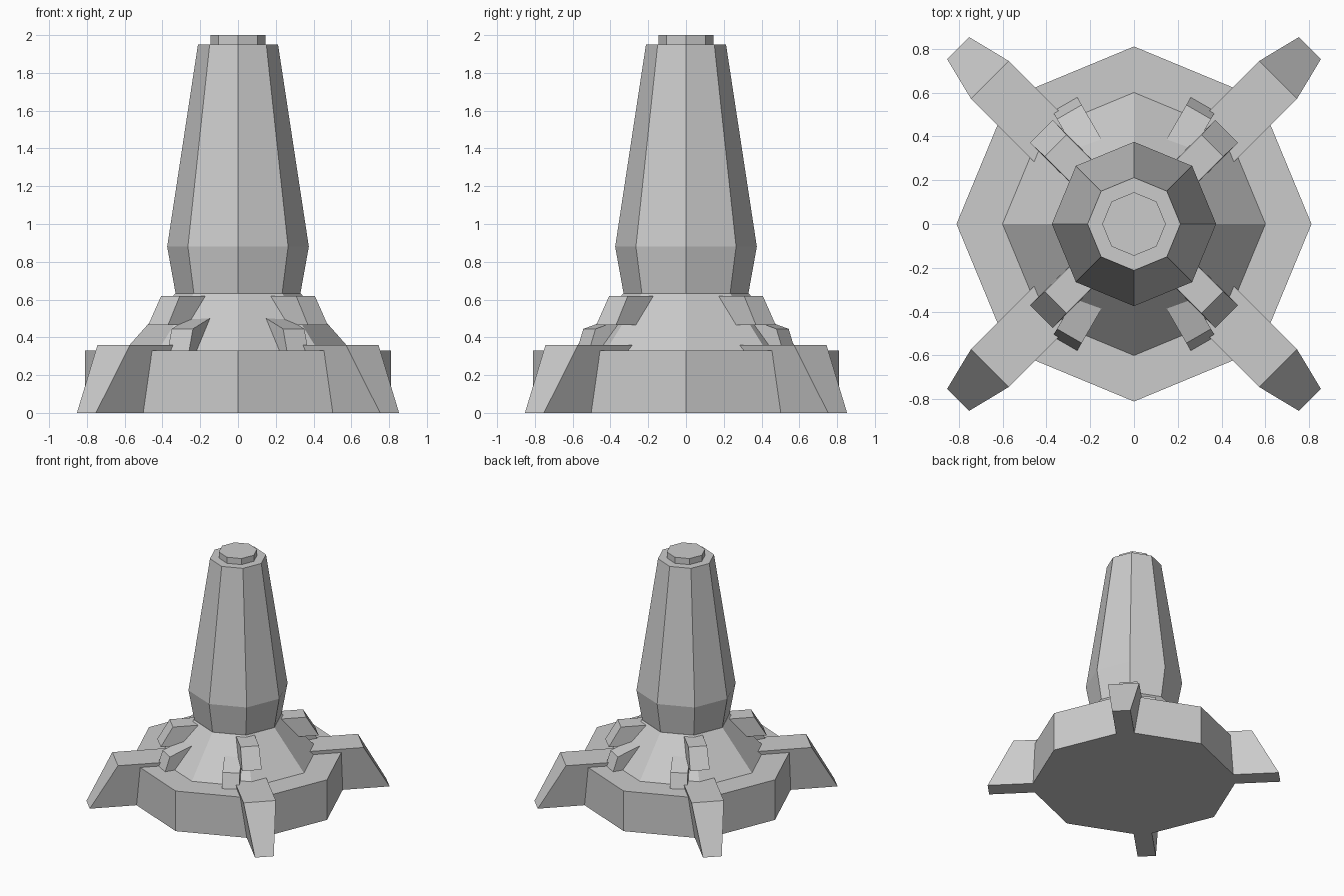
import bpy
import math

if "Cube" in bpy.data.objects:
    bpy.data.objects.remove(bpy.data.objects["Cube"])


def add_mesh(name, verts, faces):
    mesh = bpy.data.meshes.new(name)
    mesh.from_pydata(verts, [], faces)
    mesh.update()
    obj = bpy.data.objects.new(name, mesh)
    bpy.context.collection.objects.link(obj)
    return obj


def octagon_stack(name, profile, n=8):
    """Stack octagonal rings given as (radius, z), capped at both ends."""
    verts = [(r * math.cos(2 * math.pi * i / n), r * math.sin(2 * math.pi * i / n), z)
             for r, z in profile for i in range(n)]
    faces = [tuple(reversed(range(n))),
             tuple(range(len(verts) - n, len(verts)))]
    for k in range(len(profile) - 1):
        for i in range(n):
            j = (i + 1) % n
            faces.append((k * n + i, k * n + j, (k + 1) * n + j, (k + 1) * n + i))
    return add_mesh(name, verts, faces)


def radial_wedge(name, degrees, profile):
    """Side outline of four (radius, z, half_width) points, turned about z."""
    a = math.radians(degrees)
    c, s = math.cos(a), math.sin(a)
    verts = [(r * c - side * w * s, r * s + side * w * c, z)
             for side in (-1, 1) for r, z, w in profile]
    faces = [(0, 1, 2, 3), (7, 6, 5, 4)]
    faces += [(i, i + 4, (i + 1) % 4 + 4, (i + 1) % 4) for i in range(4)]
    return add_mesh(name, verts, faces)


# Central body
octagon_stack("base_slab", [(0.81, 0), (0.81, 0.33)])
octagon_stack("sloped_skirt", [(0.60, 0.33), (0.332, 0.632)])
octagon_stack("tower", [(0.33, 0.63), (0.375, 0.88), (0.212, 1.95)])
octagon_stack("top_cap", [(0.145, 1.95), (0.145, 2.0)])

# Outlines run inner bottom, outer bottom, outer top, inner top
FOOT = [(0.40, 0, 0.071), (1.135, 0, 0.071), (0.93, 0.36, 0.122), (0.40, 0.36, 0.122)]
BUTTRESS = [(0.22, 0.465, 0.074), (0.598, 0.465, 0.074), (0.505, 0.62, 0.070), (0.22, 0.62, 0.070)]
BLOCK = [(0.30, 0.33, 0.065), (0.63, 0.33, 0.065), (0.59, 0.445, 0.065), (0.30, 0.535, 0.065)]

# Diagonal feet and buttresses
for i in range(4):
    radial_wedge(f"foot_{i + 1}", 45 + 90 * i, FOOT)
    radial_wedge(f"buttress_{i + 1}", 45 + 90 * i, BUTTRESS)

# Small blocks on the front and back of the skirt
for i, angle in enumerate((60, 120, 240, 300)):
    radial_wedge(f"skirt_block_{i + 1}", angle, BLOCK)
